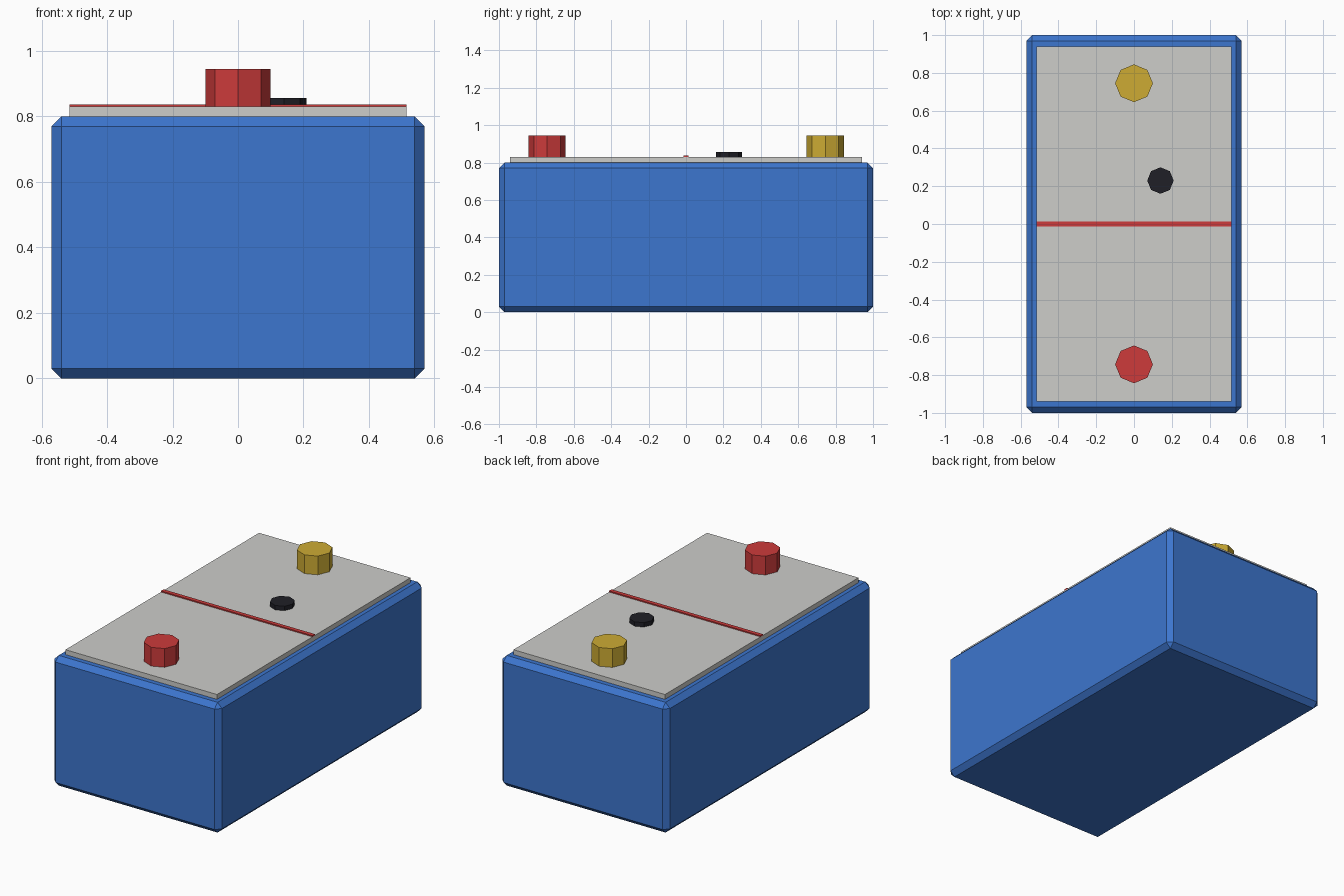
import bpy

cube = bpy.data.objects.get("Cube")
if cube:
    bpy.data.objects.remove(cube, do_unlink=True)


def material(name, r, g, b):
    m = bpy.data.materials.new(name)
    m.use_nodes = True
    m.diffuse_color = (r, g, b, 1)
    m.node_tree.nodes["Principled BSDF"].inputs["Base Color"].default_value = (r, g, b, 1)
    return m


blue = material("blue", 0.046, 0.18, 0.62)
grey = material("light grey", 0.61, 0.61, 0.59)
red = material("red", 0.61, 0.044, 0.044)
gold = material("gold", 0.61, 0.41, 0.034)
black = material("black", 0.014, 0.014, 0.02)


def finish(name, mat):
    ob = bpy.context.object
    ob.name = ob.data.name = name
    ob.data.materials.append(mat)
    return ob


def box(name, mat, width, depth, bottom, top):
    bpy.ops.mesh.primitive_cube_add(size=1, location=(0, 0, (bottom + top) / 2))
    ob = finish(name, mat)
    ob.scale = (width, depth, top - bottom)
    bpy.ops.object.transform_apply(location=False, rotation=False, scale=True)
    return ob


def peg(name, mat, radius, x, y, bottom, top):
    bpy.ops.mesh.primitive_cylinder_add(
        vertices=8, radius=radius, depth=top - bottom, location=(x, y, (bottom + top) / 2))
    return finish(name, mat)


# Chamfered case
case = box("case", blue, 1.14, 2, 0, 0.8)
bevel = case.modifiers.new("chamfer", "BEVEL")
bevel.width = 0.03
bevel.segments = 1

# Lid and dividing stripe
box("lid", grey, 1.03, 1.88, 0.8, 0.83)
box("stripe", red, 1.03, 0.025, 0.828, 0.837)

# Terminals and vent cap
peg("front_terminal", red, 0.1, 0, -0.743, 0.82, 0.945)
peg("back_terminal", gold, 0.1, 0, 0.745, 0.82, 0.945)
peg("vent_cap", black, 0.07, 0.14, 0.23, 0.82, 0.857)
